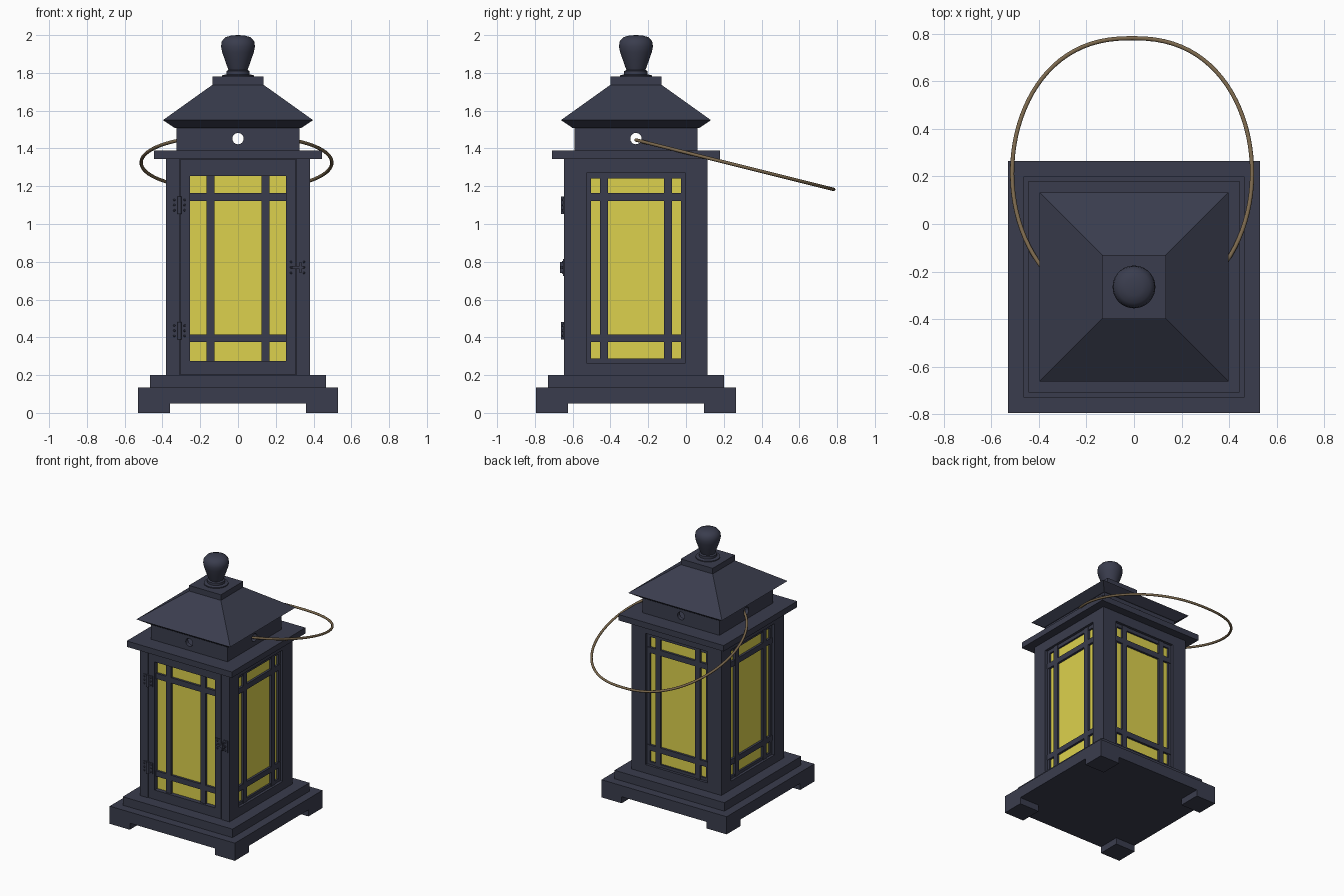
import bpy, bmesh
from math import pi, sin, cos, radians, copysign
from mathutils import Matrix, Vector

if "Cube" in bpy.data.objects:
    bpy.data.objects.remove(bpy.data.objects["Cube"])

CY = -0.265  # lantern axis in y (the handle hangs out behind it)


def material(name, rgb):
    m = bpy.data.materials.new(name)
    m.diffuse_color = (*rgb, 1)
    m.use_nodes = True
    m.node_tree.nodes["Principled BSDF"].inputs["Base Color"].default_value = m.diffuse_color
    return m


METAL = material("dark_metal", (0.042, 0.046, 0.075))
GLASS = material("yellow_glass", (0.72, 0.64, 0.075))
WIRE = material("bronze_wire", (0.2, 0.14, 0.075))


def add_object(name, bm, mat=METAL, turn=0):
    """Finish a bmesh; turn = quarter turns about the lantern axis from the front."""
    bmesh.ops.transform(bm, verts=bm.verts,
                        matrix=Matrix.Translation((0, CY, 0)) @ Matrix.Rotation(turn * pi / 2, 4, 'Z'))
    bmesh.ops.recalc_face_normals(bm, faces=bm.faces)
    me = bpy.data.meshes.new(name)
    bm.to_mesh(me)
    bm.free()
    ob = bpy.data.objects.new(name, me)
    bpy.context.collection.objects.link(ob)
    me.materials.append(mat)
    return ob


def add_box(bm, x0, x1, y0, y1, z0, z1):
    m = (Matrix.Translation(((x0 + x1) / 2, (y0 + y1) / 2, (z0 + z1) / 2))
         @ Matrix.Diagonal((x1 - x0, y1 - y0, z1 - z0, 1)))
    bmesh.ops.create_cube(bm, size=1, matrix=m)


def boxes(name, dims, mat=METAL, turn=0):
    bm = bmesh.new()
    for d in dims:
        add_box(bm, *d)
    return add_object(name, bm, mat, turn)


def square_stack(name, levels):
    """Square cross-sections (half width, z) skinned from bottom to top."""
    bm = bmesh.new()
    rings = [[bm.verts.new((sx * h, sy * h, z)) for sx, sy in ((-1, -1), (1, -1), (1, 1), (-1, 1))]
             for h, z in levels]
    for a, b in zip(rings, rings[1:]):
        for i in range(4):
            bm.faces.new((a[i], a[(i + 1) % 4], b[(i + 1) % 4], b[i]))
    bm.faces.new(rings[0])
    bm.faces.new(rings[-1])
    return add_object(name, bm)


def frame(w_out, w_in, y0, y1, zo0, zo1, zi0, zi1):
    """Four boxes forming a rectangular frame."""
    return [(-w_out, -w_in, y0, y1, zo0, zo1), (w_in, w_out, y0, y1, zo0, zo1),
            (-w_in, w_in, y0, y1, zo0, zi0), (-w_in, w_in, y0, y1, zi1, zo1)]


def smooth(ob):
    bpy.ops.object.select_all(action='DESELECT')
    ob.select_set(True)
    bpy.context.view_layer.objects.active = ob
    bpy.ops.object.shade_smooth_by_angle(angle=radians(35))


# Stepped base on four feet
square_stack("base_plinth", [(0.53, 0.05), (0.53, 0.135), (0.465, 0.135), (0.465, 0.2)])
boxes("feet", [(min(a, b), max(a, b), min(c, d), max(c, d), 0, 0.05)
               for a, b in ((-0.53, -0.36), (0.36, 0.53)) for c, d in ((-0.53, -0.36), (0.36, 0.53))])

# Corner posts
boxes("corner_posts", [(x, x + 0.07, y, y + 0.07, 0.2, 1.35)
                       for x in (-0.38, 0.31) for y in (-0.38, 0.31)])

# Window walls: front door (turn 0) and three fixed walls
for turn, side in enumerate(("front", "right", "back", "left")):
    if turn == 0:
        wall = frame(0.307, 0.255, -0.38, -0.325, 0.203, 1.342, 0.275, 1.255)
        bars = [(s - 0.021, s + 0.021, -0.365, -0.34, 0.275, 1.255) for s in (-0.146, 0.146)]
    else:
        wall = frame(0.31, 0.263, -0.38, -0.325, 0.2, 1.35, 0.265, 1.27)
        wall += frame(0.263, 0.238, -0.36, -0.33, 0.265, 1.27, 0.287, 1.242)
        bars = [(s - 0.021, s + 0.021, -0.365, -0.34, 0.265, 1.27) for s in (-0.169, 0.169)]
    bars += [(-0.26, 0.26, -0.364, -0.34, z - 0.021, z + 0.021) for z in (0.395, 1.142)]
    boxes(side + ("_door" if turn == 0 else "_wall"), wall, turn=turn)
    boxes(side + "_window_bars", bars, turn=turn)
    boxes(side + "_glass", [(-0.265, 0.265, -0.347, -0.335, 0.26, 1.275)], GLASS, turn)


# Hinges and latch on the door
def hardware(name, x, z, half_w, half_h, latch=False):
    bm = bmesh.new()
    for s in (-1, 1):
        a, b = sorted((x + s * 0.01, x + s * half_w))
        add_box(bm, a, b, -0.385, -0.378, z - half_h, z + half_h)
        for dz in (-0.65, 0, 0.65):  # screw heads
            bmesh.ops.create_uvsphere(bm, u_segments=8, v_segments=6, radius=0.006, matrix=Matrix.Translation(
                (x + s * half_w * 0.68, -0.386, z + dz * half_h)))
    if latch:
        add_box(bm, x - 0.03, x + 0.035, -0.4, -0.385, z - 0.008, z + 0.008)
        add_box(bm, x + 0.01, x + 0.022, -0.402, -0.385, z - 0.03, z + 0.03)
    else:
        bmesh.ops.create_cone(bm, cap_ends=True, segments=12, radius1=0.01, radius2=0.01, depth=half_h * 2.2,
                              matrix=Matrix.Translation((x, -0.387, z)))
    smooth(add_object(name, bm))


hardware("upper_hinge", -0.31, 1.1, 0.04, 0.042)
hardware("lower_hinge", -0.31, 0.435, 0.04, 0.042)
hardware("door_latch", 0.315, 0.77, 0.05, 0.045, latch=True)

# Cap slab, hollow neck with a round vent in each side, roof
square_stack("cap_slab", [(0.445, 1.345), (0.445, 1.39)])
neck = square_stack("vent_neck", [(0.325, 1.385), (0.325, 1.515)])
hollow = square_stack("neck_hollow_cutter", [(0.295, 1.37), (0.295, 1.53)])
cutters = [hollow]
for i in range(2):
    bm = bmesh.new()
    bmesh.ops.create_cone(bm, cap_ends=True, segments=24, radius1=0.03, radius2=0.03, depth=1,
                          matrix=Matrix.Translation((0, 0, 1.452)) @ Matrix.Rotation(pi / 2, 4, 'X'))
    cutters.append(add_object("vent_cutter", bm, turn=i))
for c in cutters:
    mod = neck.modifiers.new("cut", 'BOOLEAN')
    mod.operation, mod.object, mod.solver = 'DIFFERENCE', c, 'EXACT'
# Bake the cuts and discard the cutters
bpy.context.view_layer.update()
cut_mesh = bpy.data.meshes.new_from_object(neck.evaluated_get(bpy.context.evaluated_depsgraph_get()))
neck.modifiers.clear()
neck.data = cut_mesh
for c in cutters:
    bpy.data.objects.remove(c)
square_stack("roof", [(0.335, 1.508), (0.397, 1.55), (0.135, 1.737)])
square_stack("roof_cap", [(0.135, 1.735), (0.135, 1.78)])

# Turned knob
profile = [(0, 1.775), (0.085, 1.775), (0.085, 1.787), (0.062, 1.792), (0.062, 1.81), (0.05, 1.815),
           (0.056, 1.83), (0.07, 1.87), (0.084, 1.91), (0.09, 1.94), (0.086, 1.967), (0.068, 1.988),
           (0.036, 1.998), (0, 2.0)]
bm = bmesh.new()
pts = [bm.verts.new((r, 0, z)) for r, z in profile]
edges = [bm.edges.new(p) for p in zip(pts, pts[1:])]
bmesh.ops.spin(bm, geom=pts + edges, cent=(0, 0, 0), axis=(0, 0, 1), angle=2 * pi, steps=40)
bmesh.ops.remove_doubles(bm, verts=bm.verts, dist=0.0005)
smooth(add_object("knob", bm))

# Wire handle: tilted oval loop with its ends in the side vents
curve = bpy.data.curves.new("handle", 'CURVE')
curve.dimensions = '3D'
curve.bevel_depth, curve.bevel_resolution, curve.use_fill_caps = 0.009, 3, True
spline = curve.splines.new('POLY')
N = 72
spline.points.add(N)
for i, p in enumerate(spline.points):
    t = radians(-58 + 296 * i / N)
    y = 0.215 + 0.567 * sin(t)
    x = 0.505 * copysign(abs(cos(t)) ** 0.85, cos(t)) - 0.008
    p.co = (x, y, 1.445 - 0.25 * (y + 0.265), 1)
curve.materials.append(WIRE)
handle = bpy.data.objects.new("handle", curve)
bpy.context.collection.objects.link(handle)
